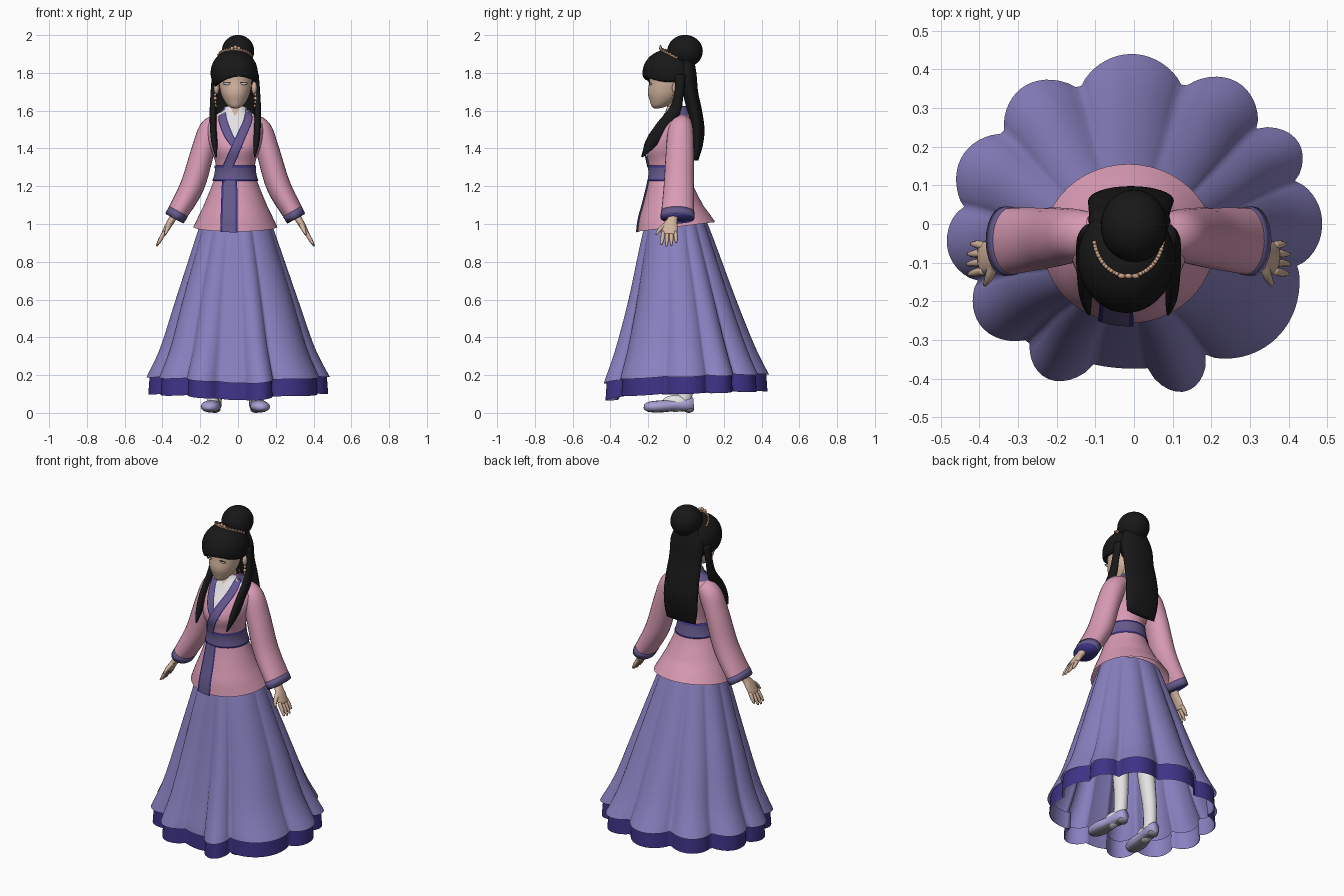
import bpy, bmesh, math
from mathutils import Vector, Matrix

if "Cube" in bpy.data.objects:
    bpy.data.objects.remove(bpy.data.objects["Cube"])

CX = -0.014  # middle of the body


def colour(name, r, g, b):
    m = bpy.data.materials.new(name)
    m.use_nodes = True
    m.diffuse_color = (r, g, b, 1)
    m.node_tree.nodes["Principled BSDF"].inputs["Base Color"].default_value = (r, g, b, 1)
    return m


pink = colour("pink cloth", 0.7, 0.33, 0.46)
lavender = colour("lavender cloth", 0.25, 0.22, 0.53)
trim = colour("dark purple trim", 0.047, 0.033, 0.24)
brocade = colour("purple brocade", 0.13, 0.1, 0.26)
white = colour("white cloth", 0.78, 0.76, 0.76)
skin = colour("skin", 0.64, 0.45, 0.34)
black = colour("black hair", 0.009, 0.009, 0.009)
lilac = colour("lilac shoe", 0.4, 0.36, 0.66)
sole = colour("grey sole", 0.25, 0.23, 0.28)
gold = colour("rose gold", 0.6, 0.36, 0.24)


def finish(name, bm, mats, rule=None):
    bmesh.ops.recalc_face_normals(bm, faces=bm.faces)
    for f in bm.faces:
        f.smooth = True
        if rule:
            f.material_index = rule(f.calc_center_median())
    me = bpy.data.meshes.new(name)
    bm.to_mesh(me)
    bm.free()
    for m in mats:
        me.materials.append(m)
    ob = bpy.data.objects.new(name, me)
    bpy.context.collection.objects.link(ob)
    return ob


def skin_rings(name, rings, mats, rule=None, closed=True, cap=True):
    bm = bmesh.new()
    rows = [[bm.verts.new(p) for p in r] for r in rings]
    n = len(rows[0])
    for a, b in zip(rows, rows[1:]):
        for i in range(n if closed else n - 1):
            j = (i + 1) % n
            bm.faces.new((a[i], a[j], b[j], b[i]))
    if cap and closed:
        bm.faces.new(rows[0])
        bm.faces.new(rows[-1])
    return finish(name, bm, mats, rule)


def spline(rows, n):
    out = []
    for k in range(n + 1):
        u = k / n * (len(rows) - 1)
        i = min(int(u), len(rows) - 2)
        t = u - i
        a, b, c, d = (rows[max(0, min(len(rows) - 1, i + o))] for o in (-1, 0, 1, 2))
        out.append([q + 0.5 * t * (r - p + t * (2*p - 5*q + 4*r - s + t * (3*(q - r) + s - p)))
                    for p, q, r, s in zip(a, b, c, d)])
    return out


def tube(name, rows, mats, seg=16, n=20, ref=(0, 1, 0), flat=False, cap=True, rule=None, s=1):
    """Rows are x, y, z and two radii; s = -1 mirrors."""
    rows = spline(rows, n) if n else rows
    rings = []
    for i, (x, y, z, ru, rv) in enumerate(rows):
        if flat:
            u, v = Vector((1, 0, 0)), Vector((0, 1, 0))
        else:
            t = Vector(rows[min(i + 1, len(rows) - 1)][:3]) - Vector(rows[max(i - 1, 0)][:3])
            u = t.cross(Vector(ref)).normalized()
            v = u.cross(t).normalized()
        ring = []
        for k in range(seg):
            a = math.tau * k / seg
            p = Vector((x, y, z)) + u * max(ru, .002) * math.cos(a) + v * max(rv, .002) * math.sin(a)
            ring.append((CX + s * (p.x - CX), p.y, p.z))
        rings.append(ring)
    return skin_rings(name, rings, mats, rule, cap=cap)


def ball(name, centre, size, mat, s=1, seg=24):
    c = (CX + s * (centre[0] - CX), centre[1], centre[2])
    bm = bmesh.new()
    bmesh.ops.create_uvsphere(bm, u_segments=seg, v_segments=seg // 2, radius=1,
                              matrix=Matrix.Translation(c) @ Matrix.Diagonal((*size, 1)))
    return finish(name, bm, [mat])


# Jacket: height, half width, front y, back y
jacket = spline([(.96, .222, -.257, .155), (1.03, .195, -.247, .125), (1.1, .167, -.228, .09),
                 (1.2, .126, -.203, .04), (1.27, .103, -.192, .02), (1.33, .107, -.2, .015),
                 (1.4, .13, -.215, .025), (1.47, .148, -.188, .038), (1.53, .15, -.145, .04),
                 (1.57, .115, -.118, .03), (1.6, .065, -.098, .012), (1.625, .054, -.09, 0)], 66)


def body(z):
    for a, b in zip(jacket, jacket[1:]):
        if a[0] <= z <= b[0]:
            t = (z - a[0]) / (b[0] - a[0])
            return [p + (q - p) * t for p, q in zip(a, b)][1:]
    return (jacket[0] if z < 1 else jacket[-1])[1:]


def body_row(z, pad=0):
    w, f, b = body(z)
    return (CX, (f + b) / 2, z, w + pad, (b - f) / 2 + pad)


def hem_lift(ob):
    for v in ob.data.vertices:
        if v.co.z < 1.1:
            v.co.z += .05 * (v.co.y + .257) / .41 * (1.1 - v.co.z) / .14


hem_lift(tube("jacket", [body_row(r[0]) for r in jacket], [pink], seg=48, n=0, flat=True, cap=False))
tube("sash", [body_row(z, .007) for z in (1.228, 1.237, 1.26, 1.28, 1.3, 1.309)], [brocade, trim],
     seg=48, n=0, flat=True, rule=lambda c: int(abs(c.z - 1.268) > .032))
tube("neck_collar", [body_row(z, .006) for z in (1.575, 1.59, 1.605, 1.622)], [brocade, white],
     seg=32, n=0, flat=True, cap=False, rule=lambda c: int(c.y < -.075))


def ribbon(name, path, pad, mats):
    """Strip of x, z, half width laid on the jacket front."""
    rings = []
    for x, z, w in spline(path, 24):
        hw, f, b = body(z)
        ring = []
        for k in (-1, -.75, -.35, 0, .35, .75, 1):
            q = min(.97, abs(x + k * w - CX) / hw)
            ring.append((x + k * w, (f + b) / 2 - (b - f) / 2 * math.sqrt(1 - q * q) - pad, z))
        rings.append(ring)
    ob = skin_rings(name, rings, mats, closed=False)
    if len(mats) > 1:
        for i, p in enumerate(ob.data.polygons):
            p.material_index = int(i % 6 in (0, 5))
    return ob


ribbon("inner_collar", [(-.014, 1.62, .05), (-.016, 1.56, .046), (-.022, 1.45, .016)], .006, [white])
ribbon("throat", [(-.014, 1.624, .026), (-.015, 1.6, .017), (-.016, 1.575, .002)], .009, [skin])
ribbon("right_lapel", [(-.076, 1.605, .012), (-.08, 1.55, .024), (-.045, 1.46, .026), (0, 1.4, .026)],
       .008, [brocade, trim])
ribbon("left_lapel", [(.05, 1.605, .012), (.052, 1.55, .024), (.005, 1.44, .028), (-.055, 1.3, .03)],
       .011, [brocade, trim])
hem_lift(ribbon("front_panel", [(-.048, .957, .046), (-.046, 1.1, .044), (-.045, 1.23, .04)],
                .008, [brocade, trim]))

# Pleated skirt with uneven scallops between the fold angles
folds = [-63, -15, 17, 41, 72, 110, 142, 173, 201, 230, 255, 275, 297]
cut = spline([(1.03, .18, -.2, .1), (.95, .207, -.235, .135), (.6, .325, -.315, .265),
              (.35, .41, -.388, .365), (.197, .487, -.45, .44)], 28)


def skirt_point(deg, t, scale=1, drop=0):
    i = min(int(t * 28), 27)
    z, w, f, b = [p + (q - p) * (t * 28 - i) for p, q in zip(cut[i], cut[i + 1])]
    a = math.radians(deg)
    lo, hi = next(p for p in zip(folds, folds[1:]) if p[0] <= deg <= p[1])
    # The narrow stretch at the front stays flat
    bulge = math.sin(math.pi * (deg - lo) / (hi - lo)) ** .75 if hi - lo > 20 else 0
    r = scale * (1 - (.08 + .09 * abs(math.sin(a))) * (1 - bulge) * t ** .7)
    z += t ** 3 * (.014 * math.sin(a) - .008 * bulge - .026 * max(0, -math.sin(a)) ** 12) - drop
    return (CX * (1 - t) + w * r * math.cos(a), (f + b) / 2 + (b - f) / 2 * r * math.sin(a), z)


angles = [-63 + 2 * k for k in range(180)]
skin_rings("skirt", [[skirt_point(a, k / 28) for a in angles] for k in range(29)], [lavender], cap=False)
skin_rings("underskirt_band", [[skirt_point(a, 1, .965 + .008 * k, .05 * k - .01)
                                for a in angles] for k in (0, 1, 2)], [trim], cap=False)
skin_rings("skirt_lining", [[skirt_point(a, 1, .955 + .008 * k, .05 * k - .01)
                             for a in angles] for k in (0, 1, 2)], [lavender], cap=False)

# Arms, hands, legs, shoes and the paired head details
arm = [(.07, -.02, 1.545, .04, .05), (.115, -.028, 1.5, .062, .066), (.157, -.032, 1.39, .062, .074),
       (.215, -.038, 1.2, .064, .08), (.304, -.045, 1.04, .054, .088)]
for s, side in ((1, "left"), (-1, "right")):
    tube(side + "_sleeve", arm, [pink], seg=24, s=s, cap=False)
    tube(side + "_cuff", [(.288, -.044, 1.065, .057, .089), (.308, -.045, 1.03, .055, .09),
                          (.309, -.045, 1.028, .049, .083), (.27, -.045, 1.1, .045, .07)],
         [brocade, trim], seg=24, n=0, s=s,
         rule=lambda c, s=s: int(c.z < 1.03 + .5 * (abs(c.x - CX) - .32)))
    tube(side + "_wrist", [(.28, -.05, 1.1, .02, .027), (.318, -.07, 1.03, .019, .026),
                           (.342, -.083, .99, .017, .04), (.366, -.088, .945, .013, .041)], [skin], s=s)
    for k in range(4):
        y, reach = -.12 + .021 * k, (.9, 1, .95, .75)[k]
        tube(side + "_finger", [(.36, y, .958, .011, .011), (.36 + .024 * reach, y - .005 + .003 * k,
             .955 - .038 * reach, .0105, .0105), (.36 + .043 * reach, y - .01 + .005 * k,
             .955 - .072 * reach, .005, .005)], [skin], seg=8, n=6, s=s)
    tube(side + "_thumb", [(.335, -.1, 1.0, .014, .014), (.346, -.135, .975, .012, .012),
                           (.358, -.158, .945, .005, .005)], [skin], seg=8, n=6, s=s)
    tube(side + "_stocking", [(.065, -.04, .95, .07, .07), (.075, -.03, .5, .05, .055),
                              (.088, -.005, .2, .038, .042), (.093, -.01, .05, .034, .04)], [white], s=s)
    ball(side + "_instep", (.104, -.055, .05), (.035, .075, .045), white, s)
    tube(side + "_shoe", [(.125, -.222, .034, .012, .014), (.123, -.2, .032, .026, .04),
                          (.117, -.14, .034, .032, .052), (.105, -.06, .04, .031, .042),
                          (.096, .01, .044, .038, .038), (.094, .04, .046, .034, .024)],
         [lilac, sole], ref=(1, 0, 0), s=s, rule=lambda c: int(c.z < .0145))
    ball(side + "_heel", (.095, .015, .018), (.03, .027, .018), sole, s)
    ball(side + "_ear", (.086, -.052, 1.72), (.015, .022, .034), skin, s)
    for k in range(4):
        ball(side + "_earring", (.092, -.066, 1.685 - .02 * k), (.008 + .002 * (k % 2),) * 3, gold, s, 10)
    tube(side + "_front_lock", [(.09, -.03, 1.79, .02, .03), (.1, -.036, 1.7, .017, .024),
                                (.104, -.06, 1.6, .018, .032), (.102, -.13, 1.5, .018, .04),
                                (.096, -.19, 1.42, .015, .027), (.088, -.233, 1.355, .004, .005)],
         [black], s=s)
    # Nearly closed eyes
    ball(side + "_eye", (.03, -.187, 1.742), (.02, .006, .006), white, s, 12)
    ball(side + "_lash", (.03, -.19, 1.748), (.021, .005, .002), black, s, 12)

# Head
tube("neck", [(CX, -.05, 1.55, .045, .045), (CX, -.055, 1.62, .036, .038), (CX, -.07, 1.7, .04, .04)],
     [skin], flat=True)
tube("head", [(CX, -.155, 1.612, .01, .012), (CX, -.143, 1.622, .034, .038), (CX, -.125, 1.65, .058, .066),
              (CX, -.11, 1.695, .078, .092), (CX, -.1, 1.76, .088, .094), (CX, -.1, 1.83, .085, .095),
              (CX, -.1, 1.88, .04, .05)], [skin], seg=32, flat=True)

# Hair cap, trimmed to a swept fringe that falls lower at the temples
cap = ball("hair_cap", (-.02, -.09, 1.8), (.125, .14, .125), black, seg=64)
for v in cap.data.vertices:
    x, y = v.co.x, v.co.y
    low = 1.69 if y > -.03 else 1.78 - 3.5 * (x - .005) ** 2
    v.co.z = max(v.co.z, low)
ball("hair_bun", (0, -.005, 1.915), (.086, .094, .086), black, seg=32)
tube("long_hair", [(-.01, 0, 1.88, .07, .04), (-.012, .005, 1.8, .104, .05), (-.012, .022, 1.7, .104, .042),
                   (-.01, .045, 1.6, .108, .04), (-.008, .06, 1.5, .111, .038),
                   (-.006, .058, 1.41, .108, .03), (-.004, .052, 1.335, .097, .012)],
     [black], seg=32, n=28, flat=True)

# Hair ornament resting on the crown
crown = []
for k in range(17):
    a = math.radians(190 + 10 * k)
    x, y = CX + .09 * math.cos(a), -.03 + .105 * math.sin(a)
    z = 1.804 + .125 * math.sqrt(max(.05, 1 - ((x + .02) / .125) ** 2 - ((y + .09) / .14) ** 2))
    crown.append((x, y, z, .005, .005))
    ball("crown_bead", (x, y, z + .005), (.006, .006, .007), gold, seg=8)
tube("crown_band", crown, [gold], seg=8, n=32, ref=(0, 0, 1))
for k in (-1, 0, 1):
    ball("crown_flower", (CX + .018 * k, -.135, 1.936 - .006 * abs(k)), (.01, .007, .011), gold, seg=12)
